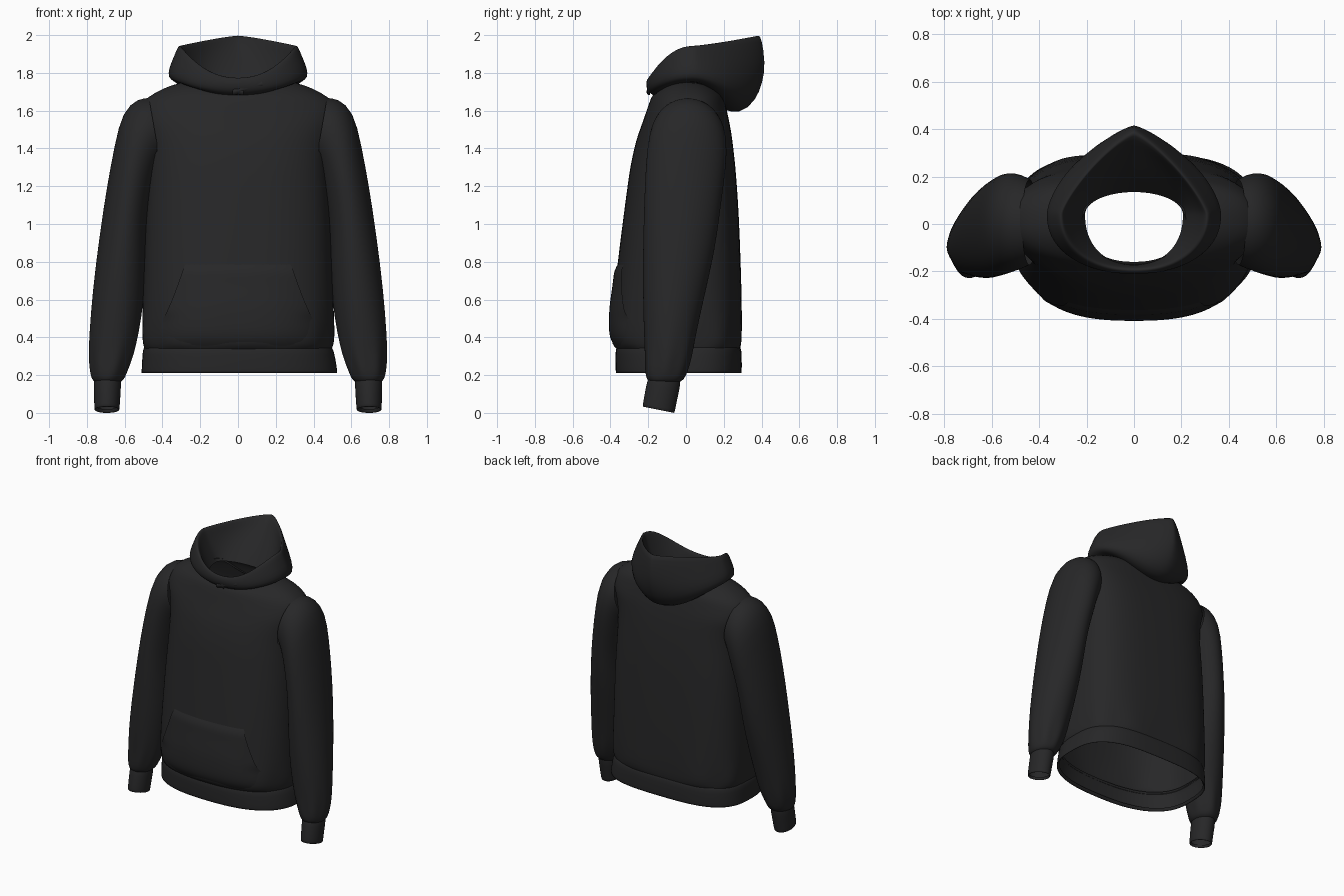
import bpy, bmesh, math

N = 48
cloth = bpy.data.materials.new("dark_cloth")
cloth.diffuse_color = (0.02, 0.02, 0.021, 1)


def power(v, e):
    return math.copysign(abs(v) ** e, v)


def ring(w, yf, yb, z, nf=2.5, nb=3.1, ym=None, ripple=0.0, cx=0.0):
    """Closed loop around the body; z is a number or (front, side, back)."""
    zf, zs, zb = z if isinstance(z, tuple) else (z, z, z)
    ym = (yf + yb) / 2 if ym is None else ym
    pts = []
    for i in range(N):
        t = 2 * math.pi * i / N
        s, c = math.sin(t), math.cos(t)
        n, ye, ze = (nf, yf, zf) if c > 0 else (nb, yb, zb)
        k = 1 + ripple * math.sin(9 * t + 1)
        x = cx + w * power(s, 2 / n) * k
        y = ym + (ye - ym) * abs(c) ** (2 / n) * k
        pts.append((x, y, zs + (ze - zs) * c * c))
    return pts


def arm_ring(cx, cy, cz, a, b, tilt=0, slant=0, ripple=0.0):
    """Closed loop around the arm; tilt turns it outward-up."""
    r = math.radians(tilt)
    pts = []
    for i in range(N):
        t = 2 * math.pi * i / N
        k = 1 + ripple * math.sin(7 * t + 2)
        u, v = a * math.cos(t) * k, b * math.sin(t) * k
        pts.append((cx + u * math.cos(r), cy + v, cz + u * math.sin(r) + slant * v))
    return pts


def finish(name, bm, mirror=False, levels=1):
    bmesh.ops.recalc_face_normals(bm, faces=bm.faces)
    me = bpy.data.meshes.new(name)
    bm.to_mesh(me)
    bm.free()
    ob = bpy.data.objects.new(name, me)
    bpy.context.collection.objects.link(ob)
    me.materials.append(cloth)
    for p in me.polygons:
        p.use_smooth = True
    if mirror:
        m = ob.modifiers.new("mirror", 'MIRROR')
        m.use_mirror_merge = False
    if levels:
        s = ob.modifiers.new("smooth", 'SUBSURF')
        s.levels = s.render_levels = levels
    return ob


def loft(rings):
    bm = bmesh.new()
    rows = [[bm.verts.new(p) for p in r] for r in rings]
    for a, b in zip(rows, rows[1:]):
        for i in range(len(a)):
            j = (i + 1) % len(a)
            bm.faces.new((a[i], a[j], b[j], b[i]))
    return bm


# Torso: height, half width, front y, back y
torso = [
    (0.335, 0.495, -0.365, 0.285), (0.36, 0.505, -0.390, 0.295),
    (0.43, 0.510, -0.398, 0.298), (0.55, 0.507, -0.390, 0.297),
    (0.80, 0.500, -0.362, 0.290), (1.05, 0.490, -0.330, 0.280),
    (1.20, 0.480, -0.310, 0.270), (1.30, 0.475, -0.296, 0.262),
    (1.375, 0.475, -0.280, 0.254), (1.45, 0.485, -0.262, 0.245),
    (1.50, 0.500, -0.244, 0.237), (1.55, 0.515, -0.226, 0.228),
    (1.62, 0.525, -0.202, 0.212), (1.67, 0.485, -0.185, 0.200),
]
rings = [ring(w, f, b, z, ripple=0.012 if 0.35 < z < 0.5 else 0,
              nf=2.5 - 0.3 * (z > 1.6), nb=3.1 - 0.5 * (z > 1.6)) for z, w, f, b in torso]
rings += [ring(0.40, -0.172, 0.19, (1.685, 1.717, 1.69), 2.2, 2.4),
          ring(0.30, -0.162, 0.18, (1.69, 1.754, 1.70), 2.2, 2.2),
          ring(0.22, -0.160, 0.15, (1.69, 1.752, 1.71), 2.2, 2.2)]
bm = loft(rings)
# Armholes, hidden inside the sleeve heads
holes = []
for f in bm.faces:
    c = f.calc_center_median()
    if abs(c.x) > 0.43 and (c.y / 0.16) ** 2 + ((c.z - 1.46) / 0.15) ** 2 < 1:
        holes.append(f)
bmesh.ops.delete(bm, geom=holes, context='FACES')
finish("torso", bm)

# Hem band
finish("hem_band", loft([
    ring(0.505, -0.355, 0.280, 0.23, cx=0.007),
    ring(0.518, -0.370, 0.293, 0.207, cx=0.008),
    ring(0.520, -0.373, 0.296, 0.213, cx=0.008),
    ring(0.513, -0.374, 0.296, 0.28, cx=0.005),
    ring(0.505, -0.374, 0.294, 0.34),
    ring(0.492, -0.362, 0.284, 0.352)]))

# Sleeves, from inside the shoulder down to the wrist
finish("sleeves", loft([
    arm_ring(0.440, 0.008, 1.490, 0.180, 0.180, 80),
    arm_ring(0.480, 0.010, 1.468, 0.203, 0.200, 76),
    arm_ring(0.530, 0.006, 1.385, 0.228, 0.212, 69),
    arm_ring(0.560, -0.006, 1.25, 0.196, 0.210, 62),
    arm_ring(0.588, -0.020, 1.085, 0.158, 0.202, 48),
    arm_ring(0.610, -0.037, 0.865, 0.141, 0.191, 28),
    arm_ring(0.634, -0.065, 0.62, 0.138, 0.163, 9),
    arm_ring(0.656, -0.085, 0.42, 0.131, 0.138),
    arm_ring(0.670, -0.093, 0.30, 0.119, 0.124, ripple=0.03),
    arm_ring(0.684, -0.105, 0.215, 0.098, 0.112, ripple=0.03),
    arm_ring(0.688, -0.110, 0.175, 0.085, 0.098),
    arm_ring(0.690, -0.112, 0.165, 0.068, 0.080)]), mirror=True)

# Cuffs
finish("cuffs", loft([
    arm_ring(0.690, -0.112, 0.19, 0.066, 0.080),
    arm_ring(0.691, -0.115, 0.17, 0.073, 0.088, slant=-0.1),
    arm_ring(0.692, -0.130, 0.10, 0.070, 0.086, slant=-0.2),
    arm_ring(0.694, -0.145, 0.022, 0.067, 0.085, slant=-0.2),
    arm_ring(0.694, -0.145, 0.010, 0.064, 0.082, slant=-0.2),
    arm_ring(0.694, -0.142, 0.035, 0.059, 0.076, slant=-0.2)]), mirror=True)

# Hood: outer shell up to the rim, then the lining down to the neck
hood = [
    (0.270, -0.160, 0.200, (1.675, 1.750, 1.605), 2.0),
    (0.340, -0.190, 0.285, (1.690, 1.755, 1.580), 1.9),
    (0.372, -0.206, 0.370, (1.708, 1.775, 1.650), 1.7),
    (0.367, -0.212, 0.408, (1.735, 1.825, 1.750), 1.5),
    (0.342, -0.210, 0.422, (1.755, 1.882, 1.850), 1.35),
    (0.320, -0.202, 0.402, (1.772, 1.938, 1.985), 1.25),
    (0.307, -0.192, 0.385, (1.775, 1.948, 2.003), 1.25),
    (0.295, -0.184, 0.360, (1.765, 1.930, 1.985), 1.3),
    (0.275, -0.178, 0.300, (1.745, 1.870, 1.915), 1.5),
    (0.235, -0.174, 0.210, (1.715, 1.785, 1.820), 1.8),
    (0.207, -0.172, 0.135, (1.680, 1.725, 1.720), 2.0)]
finish("hood", loft([ring(w, f, b, z, 2.2, nb, 0.04) for w, f, b, z, nb in hood]))

# Crossed hood edge under the chin
bm = bmesh.new()
for side in (1, -1):
    lip = []
    for i in range(7):
        u = i / 6
        x, z = side * (0.13 - 0.16 * u), 1.752 - 0.045 * u
        y = -0.198 - 0.008 * u - 0.002 * side
        lip.append([bm.verts.new((x, y + 0.012, z - 0.028)), bm.verts.new((x, y - 0.006, z - 0.012)),
                    bm.verts.new((x, y + 0.004, z + 0.006))])
    for a, b in zip(lip, lip[1:]):
        for k in range(2):
            bm.faces.new((a[k], b[k], b[k + 1], a[k + 1]))
finish("hood_overlap", bm)


# Front pocket, laid over the torso surface
def front_y(x, z):
    for a, b in zip(torso, torso[1:]):
        if a[0] <= z <= b[0]:
            u = (z - a[0]) / (b[0] - a[0])
            w, f, k = (a[i] + (b[i] - a[i]) * u for i in (1, 2, 3))
            ym = (f + k) / 2
            return ym + (f - ym) * (1 - abs(x / w) ** 2.5) ** (1 / 2.5)


bm = bmesh.new()
rows = []
for j in range(13):
    v = j / 12
    z = 0.345 + 0.445 * v
    half = 0.41 - 0.13 * max(0, (v - 0.3) / 0.7) ** 0.8
    row = []
    for i in range(25):
        x = half * (i / 12 - 1)
        middle = 1 - abs(i / 12 - 1) ** 6
        off = -0.004 + 0.020 * math.sin(math.pi * v) ** 0.6 * middle
        if 0.35 < v < 0.95:
            off = max(off, 0.013)
        row.append(bm.verts.new((x, front_y(x, z) - off, z)))
    rows.append(row)
for a, b in zip(rows, rows[1:]):
    for i in range(24):
        bm.faces.new((a[i], a[i + 1], b[i + 1], b[i]))
finish("front_pocket", bm)
